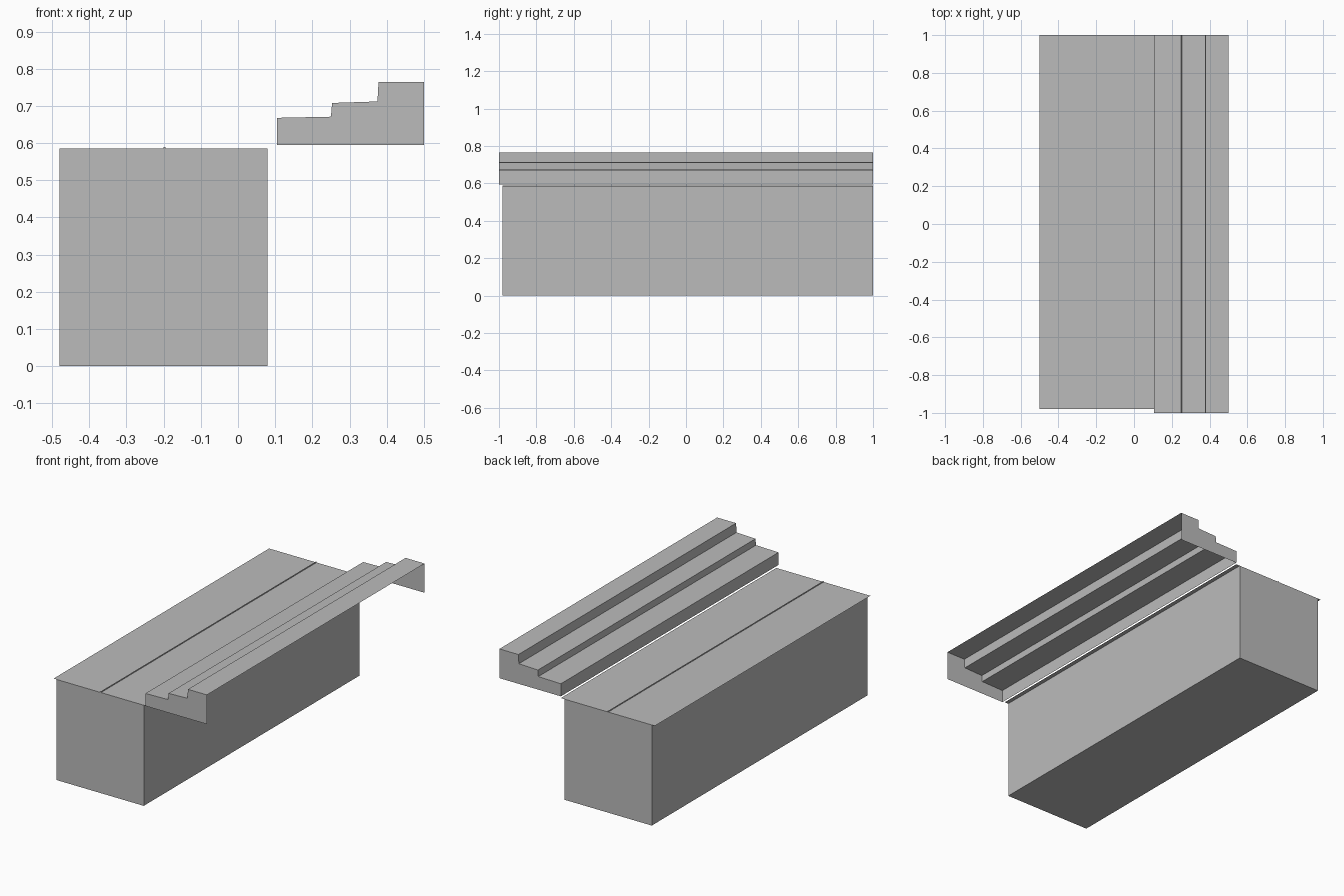
import bpy
import bmesh

cube = bpy.data.objects.get("Cube")
if cube:
    bpy.data.objects.remove(cube, do_unlink=True)

# Single grey finish
grey = bpy.data.materials.new("plain grey")
grey.use_nodes = True
colour = (0.5, 0.5, 0.5, 1)
grey.diffuse_color = colour
grey.node_tree.nodes["Principled BSDF"].inputs["Base Color"].default_value = colour

FRONT, BODY_FRONT, BACK = -1.0, -0.98, 1.0
BODY_LEFT, BODY_RIGHT, BODY_TOP = -0.48, 0.08, 0.585


def make_object(name, bm):
    mesh = bpy.data.meshes.new(name)
    bm.to_mesh(mesh)
    bm.free()
    mesh.materials.append(grey)
    obj = bpy.data.objects.new(name, mesh)
    bpy.context.collection.objects.link(obj)
    return obj


def sheet(name, profile, y0, y1, ends=None):
    """Sweep an open x,z profile along y; optionally close both ends."""
    bm = bmesh.new()
    near = [bm.verts.new((x, y0, z)) for x, z in profile]
    far = [bm.verts.new((x, y1, z)) for x, z in profile]
    for i in range(len(profile) - 1):
        bm.faces.new((near[i], near[i + 1], far[i + 1], far[i]))
    if ends:
        for row, y in ((near, y0), (far, y1)):
            corner = bm.verts.new((ends[0], y, ends[1]))
            loop = row + [corner]
            bm.faces.new(loop[::-1] if y == y0 else loop)
    # Face the normals upwards and outwards
    bm.normal_update()
    if sum(f.normal.z * f.calc_area() for f in bm.faces) < 0:
        bmesh.ops.reverse_faces(bm, faces=bm.faces[:])
    return make_object(name, bm)


def box(name, lo, hi):
    bm = bmesh.new()
    bmesh.ops.create_cube(bm, size=1)
    for v in bm.verts:
        v.co = [a + (b - a) * (c + 0.5) for a, b, c in zip(lo, hi, v.co)]
    return make_object(name, bm)


# Main block
box("body", (BODY_LEFT, BODY_FRONT, 0), (BODY_RIGHT, BACK, BODY_TOP))

# Thin ledges along the two upper edges
for name, x0, x1 in (("outer_ledge", -0.50, BODY_LEFT),
                     ("inner_ledge", BODY_RIGHT, 0.105)):
    sheet(name, [(x0, BODY_TOP), (x1, BODY_TOP)], BODY_FRONT, BACK)

# Narrow seam ridge along the top
box("seam_ridge", (-0.2, BODY_FRONT, BODY_TOP - 0.005), (-0.195, BACK, BODY_TOP + 0.004))

# Stepped shell, open below and on its outer side, closed at the ends
steps = [(0.105, 0.595), (0.105, 0.668), (0.25, 0.671), (0.253, 0.708),
         (0.375, 0.712), (0.378, 0.765), (0.50, 0.765)]
sheet("stepped_shell", steps, FRONT, BACK, ends=(0.50, 0.595))
